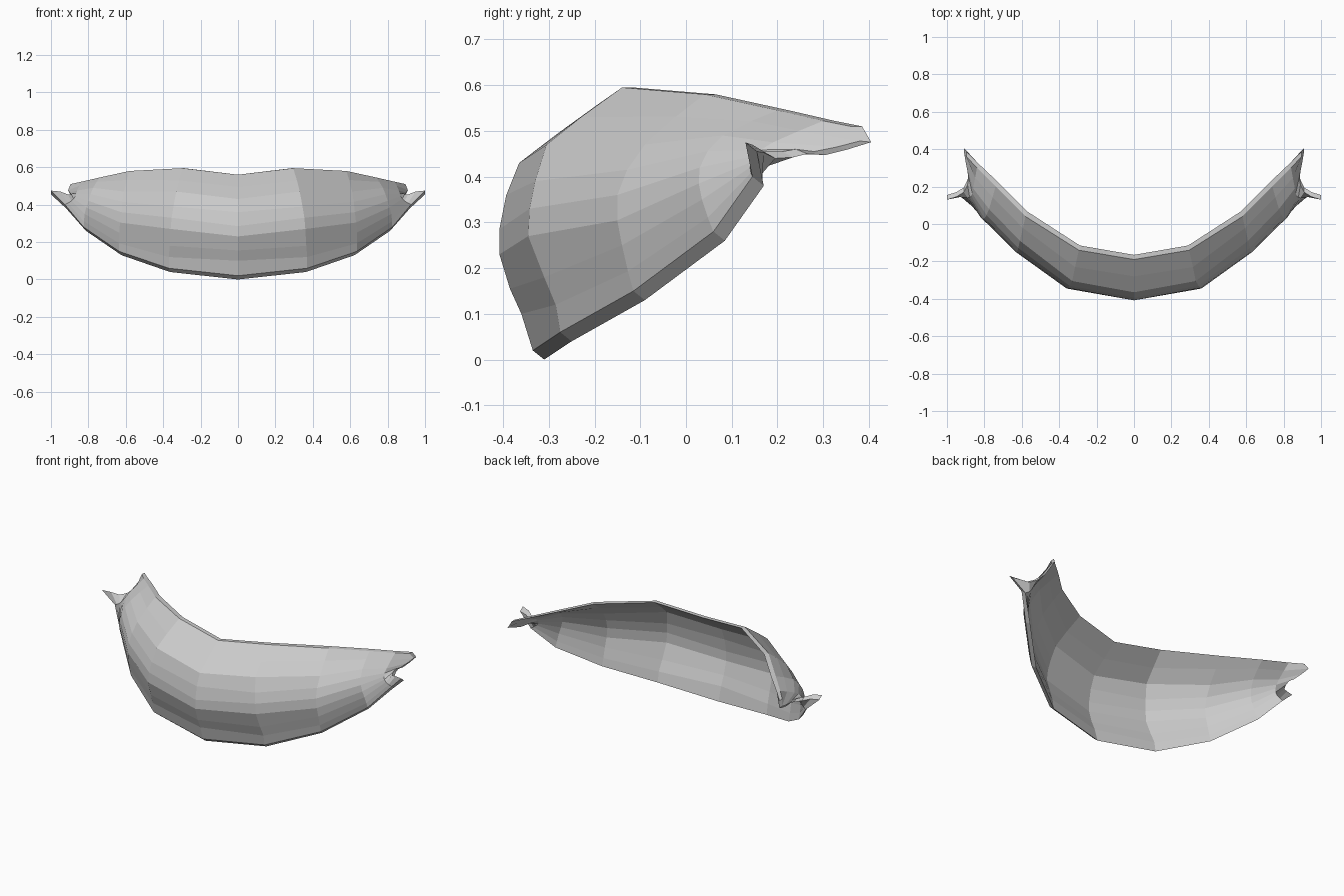
import bpy, bmesh
from mathutils import Vector

if "Cube" in bpy.data.objects:
    bpy.data.objects.remove(bpy.data.objects["Cube"])

# Cross-sections of the right half, bottom edge to top edge, centre to forked end
SECTIONS = [
    [(0, -.335, .02), (0, -.36, .10), (0, -.385, .155), (0, -.408, .23), (0, -.408, .285),
     (0, -.393, .36), (0, -.365, .43), (0, -.28, .495), (0, -.19, .56)],
    [(.37, -.275, .06), (.37, -.285, .12), (.365, -.31, .18), (.36, -.345, .27), (.355, -.342, .33),
     (.345, -.33, .39), (.33, -.305, .47), (.315, -.23, .53), (.295, -.14, .595)],
    [(.635, -.115, .15), (.635, -.14, .25), (.625, -.15, .36), (.61, -.09, .47), (.58, .04, .58)],
    [(.825, .06, .28), (.82, .035, .35), (.8, .03, .42), (.775, .08, .49), (.74, .20, .545)],
    [(.925, .145, .40), (.89, .14, .42), (.87, .15, .445), (.86, .19, .475), (.84, .30, .522)],
    [(1.0, .13, .475), (.95, .145, .47), (.91, .17, .455), (.89, .21, .455), (.885, .24, .46),
     (.89, .28, .455), (.90, .33, .465), (.908, .38, .478), (.895, .36, .51)],
]
ROWS = 9


def resample(points):
    """Curve through the control points, evaluated at ROWS even steps."""
    p = [Vector(q) for q in points]
    n = len(p) - 1
    out = []
    for i in range(ROWS):
        t = i * n / (ROWS - 1)
        k = min(int(t), n - 1)
        f = t - k
        a, b, c, d = p[max(k - 1, 0)], p[k], p[k + 1], p[min(k + 2, n)]
        out.append(b + (c - a) * .5 * f + (a - b * 2.5 + c * 2 - d * .5) * f * f
                   + ((b - c) * 1.5 + (d - a) * .5) * f ** 3)
    return out


bm = bmesh.new()
outer, inner = [], []
last = len(SECTIONS) - 1
for c, section in enumerate(SECTIONS):
    pts = resample(section)
    outer.append([bm.verts.new(p) for p in pts])
    # inner skin sits behind the outer one and hangs lower at the bottom edge
    inner.append([bm.verts.new(p + Vector((-.012 * min(c, last - c) / 2, .025,
                                           -.02 * (1 - r / (ROWS - 1)))))
                  for r, p in enumerate(pts)])

# Outer and inner skins
for c in range(last):
    for r in range(ROWS - 1):
        for g in (outer, inner):
            q = [g[c][r], g[c + 1][r], g[c + 1][r + 1], g[c][r + 1]]
            bm.faces.new(q if g is outer else q[::-1])
    # Bottom and top rims
    for r in (0, ROWS - 1):
        bm.faces.new([outer[c][r], inner[c][r], inner[c + 1][r], outer[c + 1][r]])
# Forked end rim
for r in range(ROWS - 1):
    bm.faces.new([outer[last][r], inner[last][r], inner[last][r + 1], outer[last][r + 1]])
bmesh.ops.recalc_face_normals(bm, faces=bm.faces)
# an open half shell can be flipped: the first outer face must look forward
bm.faces.ensure_lookup_table()
bm.normal_update()
if bm.faces[0].normal.y > 0:
    bmesh.ops.reverse_faces(bm, faces=bm.faces)

mesh = bpy.data.meshes.new("curved_guard")
bm.to_mesh(mesh)
bm.free()
guard = bpy.data.objects.new("curved_guard", mesh)
bpy.context.collection.objects.link(guard)

# Left half
mirror = guard.modifiers.new("mirror", 'MIRROR')
mirror.use_axis = (True, False, False)
mirror.use_clip = True
mirror.merge_threshold = .001
